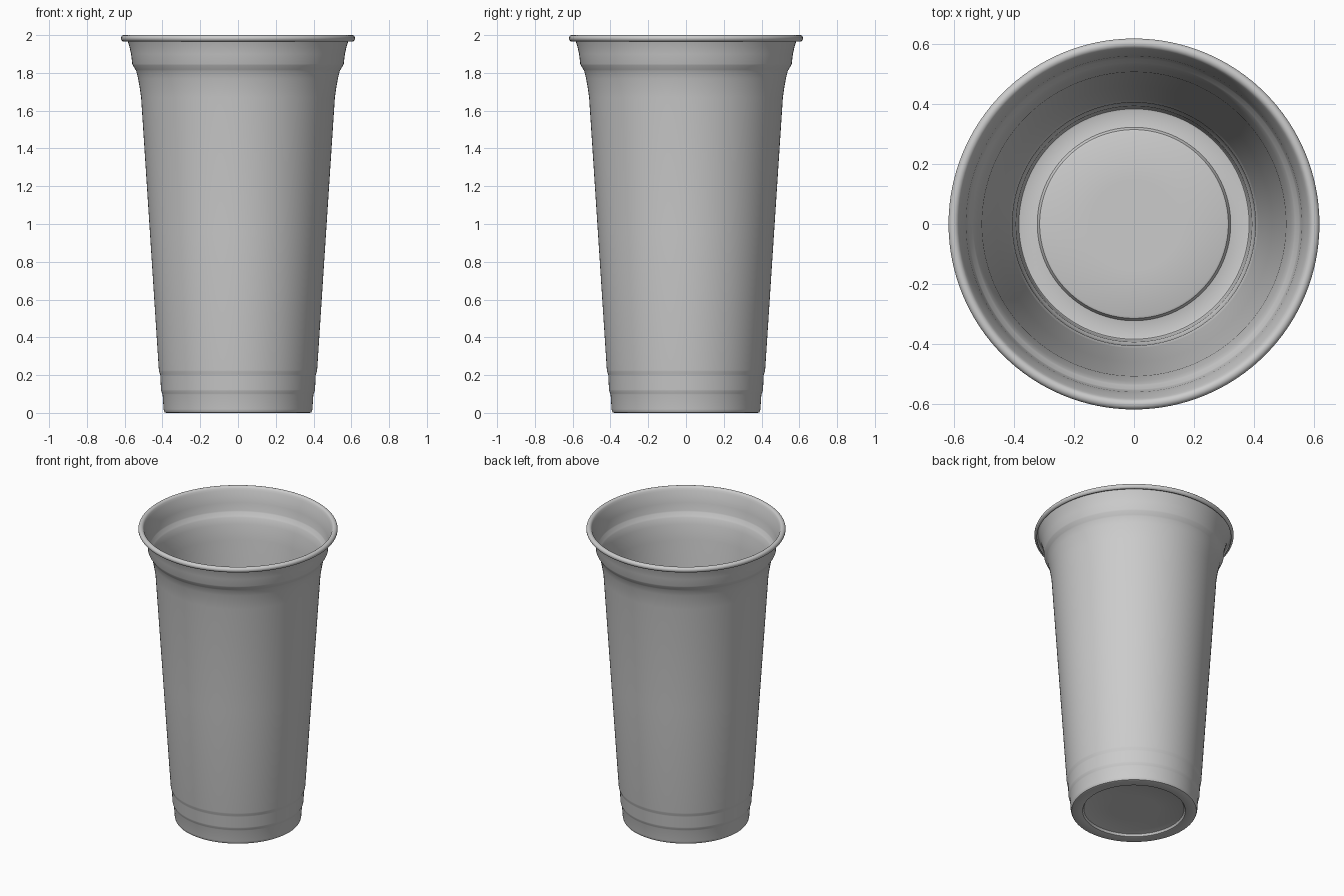
import bpy, bmesh, math

if "Cube" in bpy.data.objects:
    bpy.data.objects.remove(bpy.data.objects["Cube"])

SEGMENTS = 128
WALL = 0.005

# Outer skin profile (radius, height): base centre -> wall -> rolled lip
base = [(0, 0.018), (0.15, 0.018), (0.307, 0.018), (0.312, 0.016), (0.320, 0.002), (0.325, 0),
        (0.380, 0), (0.388, 0.003), (0.392, 0.010), (0.394, 0.02)]
wall = [(0.399, 0.097), (0.401, 0.103), (0.407, 0.117), (0.408, 0.123),
        (0.411, 0.197), (0.412, 0.203), (0.418, 0.219), (0.419, 0.226),
        (0.466, 0.95), (0.513, 1.67)]
flare = [(0.520, 1.72), (0.529, 1.77), (0.539, 1.81), (0.543, 1.817), (0.557, 1.840),
         (0.560, 1.848), (0.566, 1.90), (0.575, 1.94), (0.586, 1.975)]
lip_c, lip_r = (0.6025, 1.983), 0.0125
lip = [(lip_c[0] + lip_r * math.cos(math.radians(a)), lip_c[1] + lip_r * math.sin(math.radians(a)))
       for a in range(160, -91, -25)]


def lathe(name, profile):
    bm = bmesh.new()
    verts = [bm.verts.new((r, 0, z)) for r, z in profile]
    edges = [bm.edges.new(pair) for pair in zip(verts, verts[1:])]
    bmesh.ops.spin(bm, geom=verts + edges, cent=(0, 0, 0), axis=(0, 0, 1),
                   angle=math.tau, steps=SEGMENTS, use_merge=True)
    bmesh.ops.remove_doubles(bm, verts=bm.verts, dist=1e-5)
    # Face the skin outward (base looks down)
    bm.normal_update()
    low = min(bm.faces, key=lambda f: f.calc_center_median().xy.length)
    if low.normal.z > 0:
        bmesh.ops.reverse_faces(bm, faces=bm.faces)
    mesh = bpy.data.meshes.new(name)
    bm.to_mesh(mesh)
    bm.free()
    obj = bpy.data.objects.new(name, mesh)
    bpy.context.collection.objects.link(obj)
    return obj


# Thin-walled tumbler with a recessed base and rolled lip
cup = lathe("cup", base + wall + flare + lip)
shell = cup.modifiers.new("wall_thickness", "SOLIDIFY")
shell.thickness = WALL
shell.offset = -1

bpy.context.view_layer.objects.active = cup
cup.select_set(True)
bpy.ops.object.shade_smooth_by_angle(angle=math.radians(35))
